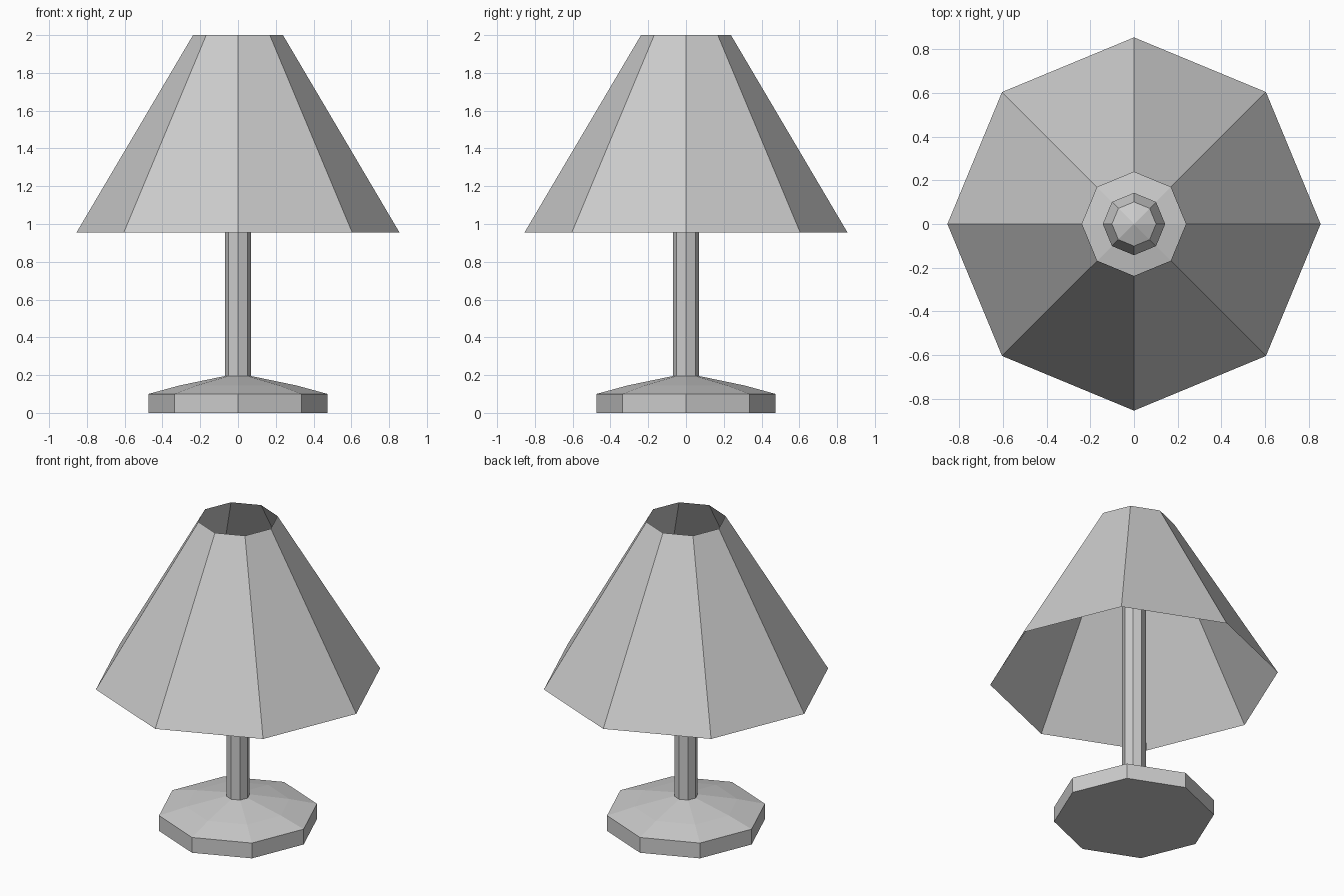
import bpy
import bmesh
from math import cos, sin, pi

cube = bpy.data.objects.get("Cube")
if cube:
    bpy.data.objects.remove(cube, do_unlink=True)

SIDES = 8

grey = bpy.data.materials.new("light grey")
grey.use_nodes = True
colour = (0.6, 0.6, 0.6, 1)
grey.diffuse_color = colour
grey.node_tree.nodes["Principled BSDF"].inputs["Base Color"].default_value = colour


def finish(name, bm):
    mesh = bpy.data.meshes.new(name)
    bm.to_mesh(mesh)
    bm.free()
    mesh.materials.append(grey)
    obj = bpy.data.objects.new(name, mesh)
    bpy.context.collection.objects.link(obj)
    return obj


def turned(name, profile, closed=True):
    """Octagonal part from (radius, height) rings, optionally capped."""
    bm = bmesh.new()
    rings = []
    for r, z in profile:
        angles = [2 * pi * i / SIDES for i in range(SIDES)]
        rings.append([bm.verts.new((r * cos(a), r * sin(a), z)) for a in angles])
    for low, high in zip(rings, rings[1:]):
        for i in range(SIDES):
            j = (i + 1) % SIDES
            bm.faces.new((low[i], low[j], high[j], high[i]))
    if closed:
        bm.faces.new(rings[0][::-1])
        bm.faces.new(rings[-1])
    return finish(name, bm)


# Foot with a shallow two-step slope
turned("base", [(0.475, 0), (0.475, 0.1), (0.31, 0.145), (0.07, 0.195)])

# Slim post running up inside the shade
turned("pole", [(0.07, 0.19), (0.07, 1.5)])

# Thin shade, open at both ends
turned("shade", [(0.855, 0.955), (0.238, 2.0)], closed=False)

# Faceted bulb on top of the post
bm = bmesh.new()
bmesh.ops.create_uvsphere(bm, u_segments=SIDES, v_segments=4, radius=0.143)
bmesh.ops.translate(bm, verts=bm.verts, vec=(0, 0, 1.6))
finish("bulb", bm)
